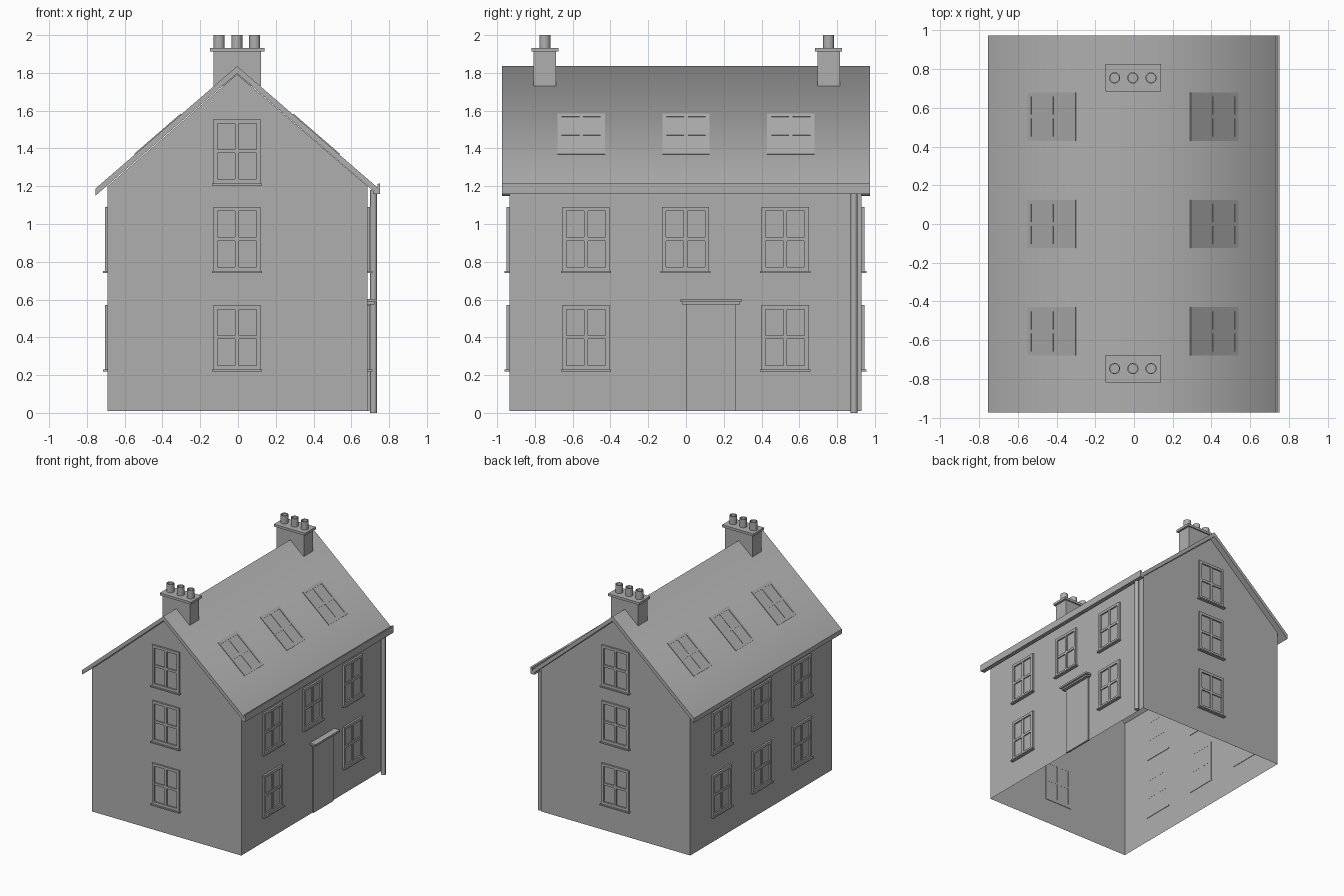
import bpy, bmesh, math
from mathutils import Matrix, Vector

if "Cube" in bpy.data.objects:
    bpy.data.objects.remove(bpy.data.objects["Cube"])

CX = -0.005            # ridge centre line
RIDGE, SLOPE = 1.836, 0.865
XL, XR, YF, YB, Z0 = -0.69, 0.685, -0.935, 0.93, 0.01

grey = bpy.data.materials.new("dark_grey")
grey.diffuse_color = (0.43, 0.43, 0.43, 1)
grey.use_nodes = True
grey.node_tree.nodes["Principled BSDF"].inputs["Base Color"].default_value = grey.diffuse_color


def finish(name, bm, fix=True):
    if fix:
        bmesh.ops.recalc_face_normals(bm, faces=bm.faces)
    me = bpy.data.meshes.new(name)
    bm.to_mesh(me)
    bm.free()
    me.materials.append(grey)
    ob = bpy.data.objects.new(name, me)
    bpy.context.collection.objects.link(ob)
    return ob


def box(bm, lo, hi, m=Matrix()):
    lo, hi = Vector(lo), Vector(hi)
    size = Matrix.Diagonal((*(hi - lo), 1))
    bmesh.ops.create_cube(bm, size=1, matrix=m @ Matrix.Translation((lo + hi) / 2) @ size)


def box_object(name, lo, hi):
    bm = bmesh.new()
    box(bm, lo, hi)
    return finish(name, bm)


def prism(profile, y0, y1):
    """Extrude an x-z profile along y into a closed solid."""
    bm = bmesh.new()
    f = bm.faces.new([bm.verts.new((x, y0, z)) for x, z in profile])
    r = bmesh.ops.extrude_face_region(bm, geom=[f])
    vs = [v for v in r["geom"] if isinstance(v, bmesh.types.BMVert)]
    bmesh.ops.translate(bm, verts=vs, vec=(0, y1 - y0, 0))
    bmesh.ops.holes_fill(bm, edges=[e for e in bm.edges if e.is_boundary])
    bmesh.ops.recalc_face_normals(bm, faces=bm.faces)
    return bm


def place(pos, out, up=(0, 0, 1)):
    """Matrix with local y pointing out of the surface and z along 'up'."""
    n, v = Vector(out).normalized(), Vector(up).normalized()
    m = Matrix((n.cross(v), n, v)).transposed().to_4x4()
    m.translation = pos
    return m


def window(name, m, w=0.25, h=0.34, d=0.015, glass=0.003, sill=True):
    bm = bmesh.new()
    a, b, t, s = w / 2, h / 2, 0.022, 0.010
    for k in (-1, 1):
        x0, x1 = sorted((k * a, k * (a - t)))
        box(bm, (x0, -0.004, -b), (x1, d, b), m)
        z0, z1 = sorted((k * b, k * (b - t)))
        box(bm, (-a + t, -0.004, z0), (a - t, d, z1), m)
    box(bm, (-s, -0.004, -b + t), (s, d * 0.8, b - t), m)
    for x0, x1 in ((-a + t, -s), (s, a - t)):
        box(bm, (x0, -0.004, -s), (x1, d * 0.8, s), m)
    box(bm, (-a + t, -0.003, -b + t), (a - t, glass, b - t), m)
    if sill:
        box(bm, (-a - 0.008, -0.004, -b - 0.01), (a + 0.008, d + 0.011, -b), m)
    finish(name, bm)


# Walls: open-bottomed shell with gables
bm = prism([(XL, Z0), (XR, Z0), (XR, 1.2), (CX, 1.793), (XL, 1.2)], YF, YB)
bmesh.ops.delete(bm, geom=[f for f in bm.faces if f.normal.z < -0.9], context='FACES')
finish("walls", bm, fix=False)


# Roof slab, shaded smoothly over the ridge only
def roof_z(x):
    return RIDGE - abs(x - CX) * SLOPE


T = 0.038
bm = prism([(-0.755, roof_z(-0.755)), (CX, RIDGE), (0.735, roof_z(0.735)),
            (0.735, roof_z(0.735) - T), (CX, RIDGE - T), (-0.755, roof_z(-0.755) - T)],
           -0.975, 0.975)
for e in bm.edges:
    e.smooth = all(abs(v.co.z - RIDGE) < 1e-4 for v in e.verts)
for f in bm.faces:
    f.smooth = True
finish("roof", bm)

# Gutter and downpipe on the door side
bm = prism([(0.715, 1.19), (0.715, 1.158), (0.752, 1.158), (0.752, 1.215),
            (0.738, 1.212), (0.738, 1.19)], -0.975, 0.975)
finish("gutter", bm)
bm = bmesh.new()
bmesh.ops.create_cone(bm, cap_ends=True, segments=16, radius1=0.018, radius2=0.018, depth=1.18,
                      matrix=Matrix.Translation((0.718, 0.89, 0.59)))
for f in bm.faces:
    f.smooth = len(f.verts) == 4
finish("downpipe", bm)

# Windows on the long sides (door replaces the right ground-floor middle one)
LOW, HIGH = 0.40, 0.92
for y in (-0.53, -0.003, 0.525):
    for z in (LOW, HIGH):
        window("left_window", place((XL, y, z), (-1, 0, 0)))
        if not (z == LOW and abs(y) < 0.1):
            window("right_window", place((XR, y, z), (1, 0, 0)))

# Gable windows, three floors at each end
for z in (LOW, HIGH, 1.385):
    window("front_window", place((CX, YF, z), (0, -1, 0)))
    window("back_window", place((CX, YB, z), (0, 1, 0)))

# Skylights, nearly flush with both slopes
for side in (-1, 1):
    for y in (-0.555, 0.0, 0.555):
        x = CX + side * 0.418
        window("skylight", place((x, y, roof_z(x)), (side * SLOPE, 0, 1), (-side, 0, SLOPE)),
               h=0.325, d=0.005, glass=0.001, sill=False)

# Door and canopy
box_object("door", (XR - 0.005, 0.0, Z0), (XR + 0.01, 0.265, 0.575))
bm = bmesh.new()
box(bm, (XR - 0.005, -0.02, 0.575), (0.722, 0.285, 0.588))
box(bm, (XR - 0.005, -0.03, 0.588), (0.737, 0.293, 0.603))
finish("door_canopy", bm)

# Chimneys with caps and hollow pots
for y in (-0.747, 0.755):
    box_object("chimney_stack", (-0.13, y - 0.06, 1.73), (0.122, y + 0.06, 1.912))
    box_object("chimney_cap", (-0.148, y - 0.071, 1.912), (0.14, y + 0.071, 1.932))
    for x in (-0.1, -0.006, 0.088):
        bm = bmesh.new()
        rings = []
        for r, z in ((0.029, 1.93), (0.029, 2.0), (0.023, 2.0), (0.023, 1.94)):
            rings.append([bm.verts.new((x + r * math.cos(i * math.tau / 20),
                                        y + r * math.sin(i * math.tau / 20), z)) for i in range(20)])
        for p, q in zip(rings, rings[1:]):
            for i in range(20):
                j = (i + 1) % 20
                bm.faces.new((p[i], p[j], q[j], q[i]))
        bm.faces.new(rings[-1])
        bm.faces.new(rings[0][::-1])
        finish("chimney_pot", bm)
